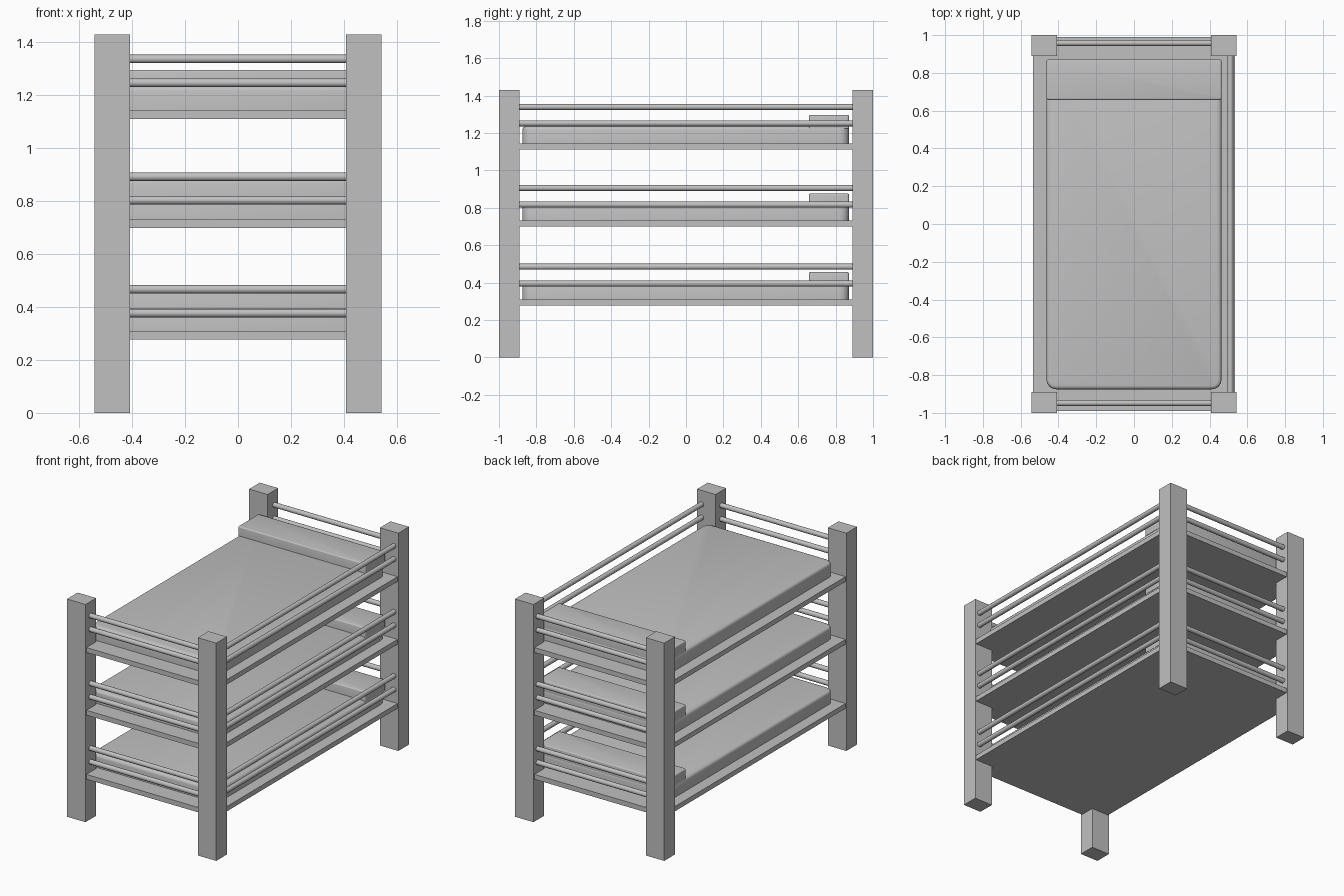
import bpy
import bmesh
from mathutils import Vector, Matrix

cube = bpy.data.objects.get("Cube")
if cube:
    bpy.data.objects.remove(cube, do_unlink=True)

grey = bpy.data.materials.new("plain grey")
grey.use_nodes = True
COLOUR = (0.53, 0.53, 0.53, 1)
grey.diffuse_color = COLOUR
grey.node_tree.nodes["Principled BSDF"].inputs["Base Color"].default_value = COLOUR


def finish(name, bm, smooth=False):
    mesh = bpy.data.meshes.new(name)
    bmesh.ops.recalc_face_normals(bm, faces=bm.faces)
    bm.to_mesh(mesh)
    bm.free()
    mesh.materials.append(grey)
    obj = bpy.data.objects.new(name, mesh)
    bpy.context.collection.objects.link(obj)
    if smooth:
        bpy.ops.object.select_all(action="DESELECT")
        obj.select_set(True)
        bpy.context.view_layer.objects.active = obj
        bpy.ops.object.shade_smooth_by_angle(angle=0.7)
    return obj


def box(name, lo, hi, corner=0, rim=0):
    """Box between two corners, with optional rounded uprights and top rim."""
    lo, hi = Vector(lo), Vector(hi)
    bm = bmesh.new()
    bmesh.ops.create_cube(bm, size=1, matrix=Matrix.Translation((lo + hi) / 2)
                          @ Matrix.Diagonal((*(hi - lo), 1)))
    if corner:
        uprights = [e for e in bm.edges
                    if abs(e.verts[0].co.z - e.verts[1].co.z) > 0.01]
        bmesh.ops.bevel(bm, geom=uprights, offset=corner, segments=4,
                        profile=0.5, affect="EDGES")
    if rim:
        top = [e for e in bm.edges
               if all(v.co.z > hi.z - 0.001 for v in e.verts)]
        bmesh.ops.bevel(bm, geom=top, offset=rim, segments=3,
                        profile=0.5, affect="EDGES")
    return finish(name, bm, bool(corner or rim))


def rail(name, start, end, radius=0.016):
    start, end = Vector(start), Vector(end)
    axis = end - start
    bm = bmesh.new()
    turn = axis.to_track_quat("Z", "Y").to_matrix().to_4x4()
    bmesh.ops.create_cone(bm, cap_ends=True, segments=20, radius1=radius,
                          radius2=radius, depth=axis.length,
                          matrix=Matrix.Translation((start + end) / 2) @ turn)
    return finish(name, bm, True)


# Corner posts
for x, side in ((-0.475, "right"), (0.475, "left")):
    for y, end in ((-0.945, "front"), (0.945, "back")):
        box(f"{end}_{side}_post", (x - 0.067, y - 0.055, 0),
            (x + 0.067, y + 0.055, 1.43))

# Bunks: deck base, mattress top, end rail heights, side rail heights
levels = {
    "lower": (0.278, 0.395, (0.377, 0.467), (0.395, 0.485)),
    "middle": (0.699, 0.815, (0.803, 0.892), (0.817, 0.906)),
    "upper": (1.111, 1.235, (1.247, 1.337), (1.252, 1.339)),
}
for level, (deck, top, end_rails, side_rails) in levels.items():
    box(f"{level}_deck", (-0.536, -0.99, deck), (0.536, 0.99, deck + 0.032))
    box(f"{level}_mattress", (-0.463, -0.875, deck + 0.03),
        (0.463, 0.872, top), corner=0.05, rim=0.018)
    box(f"{level}_pillow", (-0.463, 0.657, top - 0.01),
        (0.463, 0.872, top + 0.061), corner=0.012, rim=0.008)

    # Guard rails on both ends and on the left side
    for i, z in enumerate(end_rails):
        for y, end in ((-0.948, "front"), (0.958, "back")):
            rail(f"{level}_{end}_rail_{i + 1}", (-0.415, y, z), (0.415, y, z))
    for i, z in enumerate(side_rails):
        rail(f"{level}_side_rail_{i + 1}", (0.51, -0.895, z), (0.51, 0.895, z))
